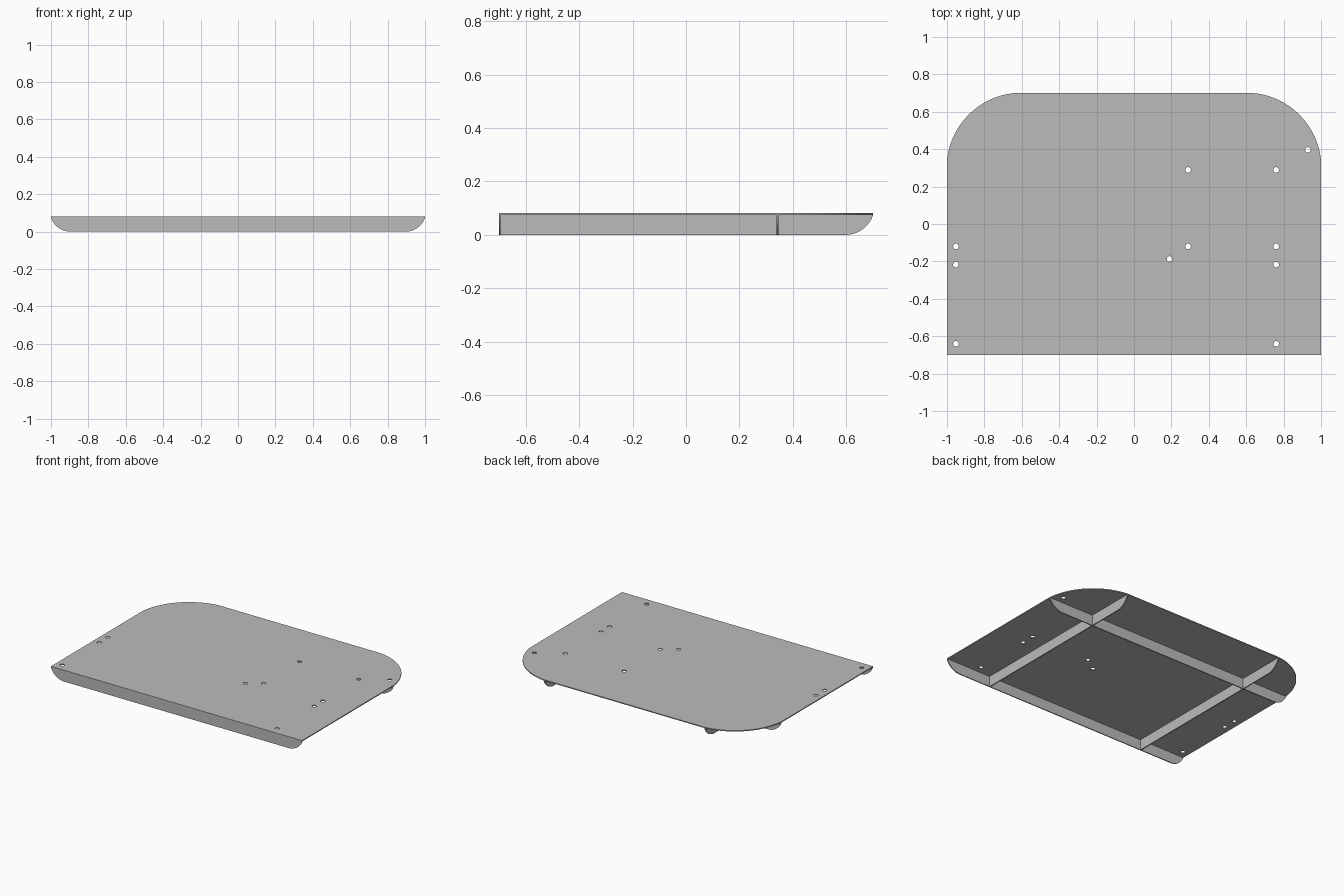
import bpy
from math import sin, cos, pi, atan2, hypot

if "Cube" in bpy.data.objects:
    bpy.data.objects.remove(bpy.data.objects["Cube"])

grey = bpy.data.materials.new("sheet grey")
grey.use_nodes = True
grey.diffuse_color = (0.5, 0.5, 0.5, 1)
grey.node_tree.nodes["Principled BSDF"].inputs["Base Color"].default_value = (0.5, 0.5, 0.5, 1)

THICK = 0.007
RIB_TOP = 0.075
BACK = 0.7


def arc(cx, cy, r, start, end, n):
    angles = [start + (end - start) * i / n for i in range(n + 1)]
    return [(cx + r * cos(a), cy + r * sin(a)) for a in angles]


def cut_sheet(name, outlines, location, rotation=(0, 0, 0)):
    """Flat sheet from closed outlines; inner outlines become holes."""
    curve = bpy.data.curves.new(name, "CURVE")
    curve.dimensions = "2D"
    curve.fill_mode = "BOTH"
    curve.extrude = THICK / 2
    for points in outlines:
        spline = curve.splines.new("POLY")
        spline.points.add(len(points) - 1)
        for p, (x, y) in zip(spline.points, points):
            p.co = (x, y, 0, 1)
        spline.use_cyclic_u = True
    obj = bpy.data.objects.new(name, curve)
    bpy.context.collection.objects.link(obj)
    obj.location, obj.rotation_euler = location, rotation
    bpy.ops.object.select_all(action="DESELECT")
    obj.select_set(True)
    bpy.context.view_layer.objects.active = obj
    bpy.ops.object.convert(target="MESH")
    obj = bpy.context.object
    obj.data.materials.clear()
    obj.data.materials.append(grey)
    bpy.ops.object.shade_smooth_by_angle(angle=pi / 9)


# Deck: square front corners, rounded back corners, drilled holes
inset, straight = 0.4, 0.36
radius = hypot(inset, inset - straight)
lean = atan2(inset - straight, inset)
corner = arc(1 - inset, BACK - inset, radius, lean, pi / 2 - lean, 32)
outline = [(-1, -BACK), (1, -BACK)] + corner + [(-x, y) for x, y in reversed(corner)]
holes = [(x, y) for x in (-0.952, 0.76) for y in (-0.64, -0.217, -0.12)]
holes += [(0.289, -0.12), (0.19, -0.187), (0.289, 0.289), (0.76, 0.289), (0.93, 0.396)]
drilled = [arc(x, y, 0.015, 0, 2 * pi * 23 / 24, 23) for x, y in holes]
cut_sheet("deck", [outline] + drilled, (0, 0, RIB_TOP + THICK / 2))


# Ribs: upright sheets whose lower ends curve up to meet the deck
def rib_end(tip):
    r = 0.111
    sweep = atan2((r * r - (r - RIB_TOP) ** 2) ** 0.5, r - RIB_TOP)
    return arc(tip - r * sin(sweep), r, r, -pi / 2, -pi / 2 + sweep, 16)


end = rib_end(1)
cross = end + [(-x, z) for x, z in reversed(end)]
for name, y in (("front_cross_rib", -BACK + THICK / 2), ("back_cross_rib", 0.342)):
    cut_sheet(name, [cross], (0, y, 0), (pi / 2, 0, 0))

lengthwise = [(-BACK + THICK, 0)] + rib_end(BACK) + [(-BACK + THICK, RIB_TOP)]
for name, x in (("left_long_rib", 0.64), ("right_long_rib", -0.64)):
    cut_sheet(name, [lengthwise], (x, 0, 0), (pi / 2, 0, pi / 2))
